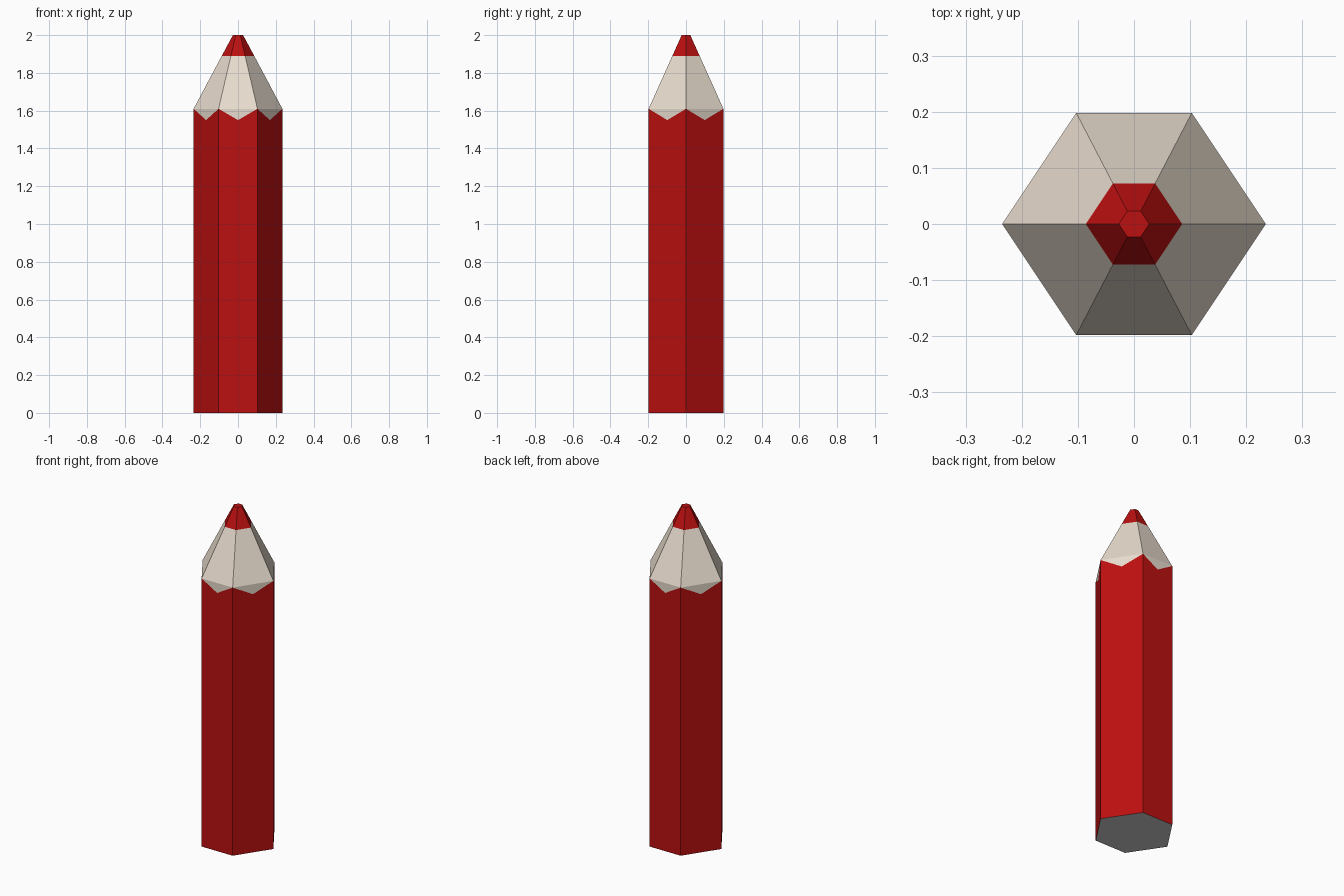
import bpy

if "Cube" in bpy.data.objects:
    bpy.data.objects.remove(bpy.data.objects["Cube"])

# Hexagonal cross-section at unit scale (flat sides face front and back)
HEX = [(0.235, 0), (0.103, 0.198), (-0.103, 0.198),
       (-0.235, 0), (-0.103, -0.198), (0.103, -0.198)]
Z_SCALLOP, Z_SHOULDER, Z_LEAD, Z_TOP = 1.55, 1.61, 1.89, 2.0
LEAD_SCALE, TIP_SCALE = 0.365, 0.115


def material(name, color):
    mat = bpy.data.materials.new(name)
    mat.diffuse_color = (*color, 1)
    mat.use_nodes = True
    mat.node_tree.nodes["Principled BSDF"].inputs["Base Color"].default_value = mat.diffuse_color
    return mat


def ring(scale, z):
    return [(x * scale, y * scale, z) for x, y in HEX]


def midpoints(z):
    return [((HEX[i][0] + HEX[(i + 1) % 6][0]) / 2,
             (HEX[i][1] + HEX[(i + 1) % 6][1]) / 2, z) for i in range(6)]


def bridge(a, b):
    return [(a + i, a + (i + 1) % 6, b + (i + 1) % 6, b + i) for i in range(6)]


def make(name, verts, faces, mat=None):
    mesh = bpy.data.meshes.new(name)
    mesh.from_pydata(verts, [], faces)
    if mat:
        mesh.materials.append(mat)
    obj = bpy.data.objects.new(name, mesh)
    bpy.context.collection.objects.link(obj)
    return obj


red = material("red_paint", (0.5, 0.005, 0.005))
wood = material("bare_wood", (0.8, 0.71, 0.61))

# Painted body: each side is notched at the middle of its top edge
make("painted_body", ring(1, 0) + ring(1, Z_SHOULDER) + midpoints(Z_SCALLOP),
     [(i, (i + 1) % 6, 6 + (i + 1) % 6, 12 + i, 6 + i) for i in range(6)], red)

# Sharpened wood: tapered sides plus flush triangles filling the notches
make("sharpened_wood",
     ring(1, Z_SHOULDER) + ring(LEAD_SCALE, Z_LEAD) + midpoints(Z_SCALLOP),
     bridge(0, 6) + [(12 + i, (i + 1) % 6, i) for i in range(6)], wood)

# Coloured lead with a flat tip
make("lead_tip", ring(LEAD_SCALE, Z_LEAD) + ring(TIP_SCALE, Z_TOP),
     bridge(0, 6) + [tuple(range(6, 12))], red)

# Grey end face
make("end_face", ring(1, 0), [tuple(reversed(range(6)))])
